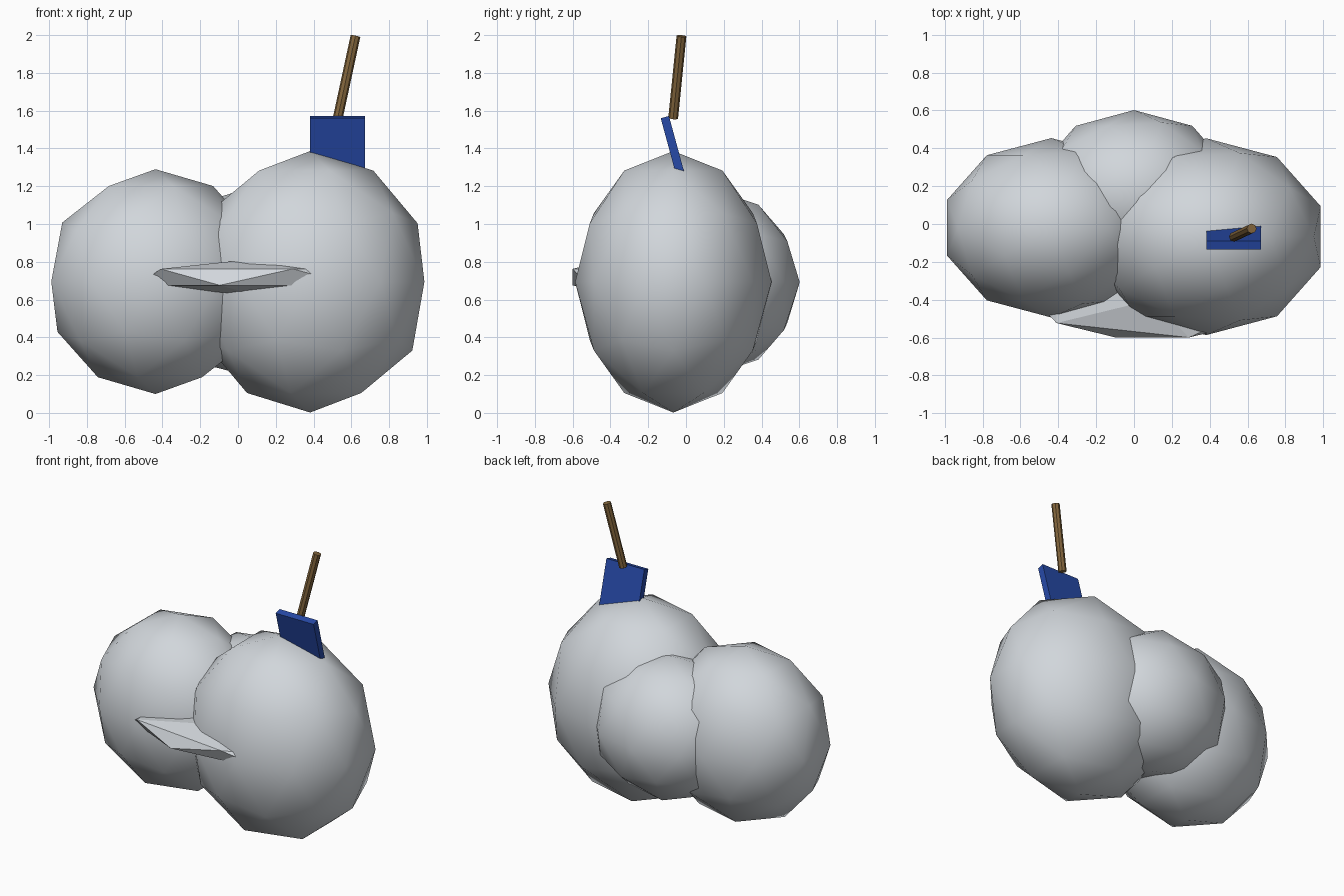
import bpy
from mathutils import Vector, Matrix

if "Cube" in bpy.data.objects:
    bpy.data.objects.remove(bpy.data.objects["Cube"])


def material(name, color):
    m = bpy.data.materials.new(name)
    m.diffuse_color = (*color, 1.0)
    m.use_nodes = True
    m.node_tree.nodes["Principled BSDF"].inputs["Base Color"].default_value = m.diffuse_color
    return m


GREY = material("pale_grey", (0.64, 0.675, 0.71))
BLUE = material("deep_blue", (0.02, 0.068, 0.39))
BROWN = material("wood_brown", (0.225, 0.13, 0.045))


def finish(name, mat, smooth=False):
    ob = bpy.context.object
    ob.name = name
    ob.data.materials.append(mat)
    for p in ob.data.polygons:
        p.use_smooth = smooth
    return ob


def blob(name, center, radii, detail=2, smooth=True):
    """Low-poly ball stretched to the given radii."""
    bpy.ops.mesh.primitive_ico_sphere_add(subdivisions=detail, radius=1)
    ob = finish(name, GREY, smooth)
    ob.data.transform(Matrix.Translation(center) @ Matrix.Diagonal((*radii, 1)))


def aim(ob, up):
    """Point local z along up, keeping local x as close to world x as possible."""
    up = up.normalized()
    y = up.cross(Vector((1, 0, 0))).normalized()
    ob.rotation_mode = 'QUATERNION'
    ob.rotation_quaternion = Matrix((y.cross(up), y, up)).transposed().to_quaternion()


# Three overlapping body lumps
blob("large_lump", (0.382, -0.067, 0.694), (0.636, 0.52, 0.692))
blob("medium_lump", (-0.437, -0.02, 0.695), (0.58, 0.474, 0.595))
blob("back_lump", (0.0, 0.165, 0.692), (0.525, 0.437, 0.482))

# Flat faceted wedge at the front
blob("front_wedge", (0.097, -0.40, 0.719), (0.70, 0.235, 0.097), 1, False)

# Leaning blue plate, sunk into the large lump
top = Vector((0.527, -0.112, 1.566))
up = Vector((0, -0.262, 0.965)).normalized()
length = 0.38
bpy.ops.mesh.primitive_cube_add(size=1)
plate = finish("blue_plate", BLUE)
plate.scale = (0.29, 0.045, length)
plate.location = top - up * length / 2
aim(plate, up)

# Thin wooden stick above the plate
a, b = Vector((0.528, -0.068, 1.56)), Vector((0.622, -0.024, 1.995))
bpy.ops.mesh.primitive_cylinder_add(vertices=8, radius=0.026, depth=(b - a).length,
                                    location=(a + b) / 2)
stick = finish("wooden_stick", BROWN)
aim(stick, b - a)
